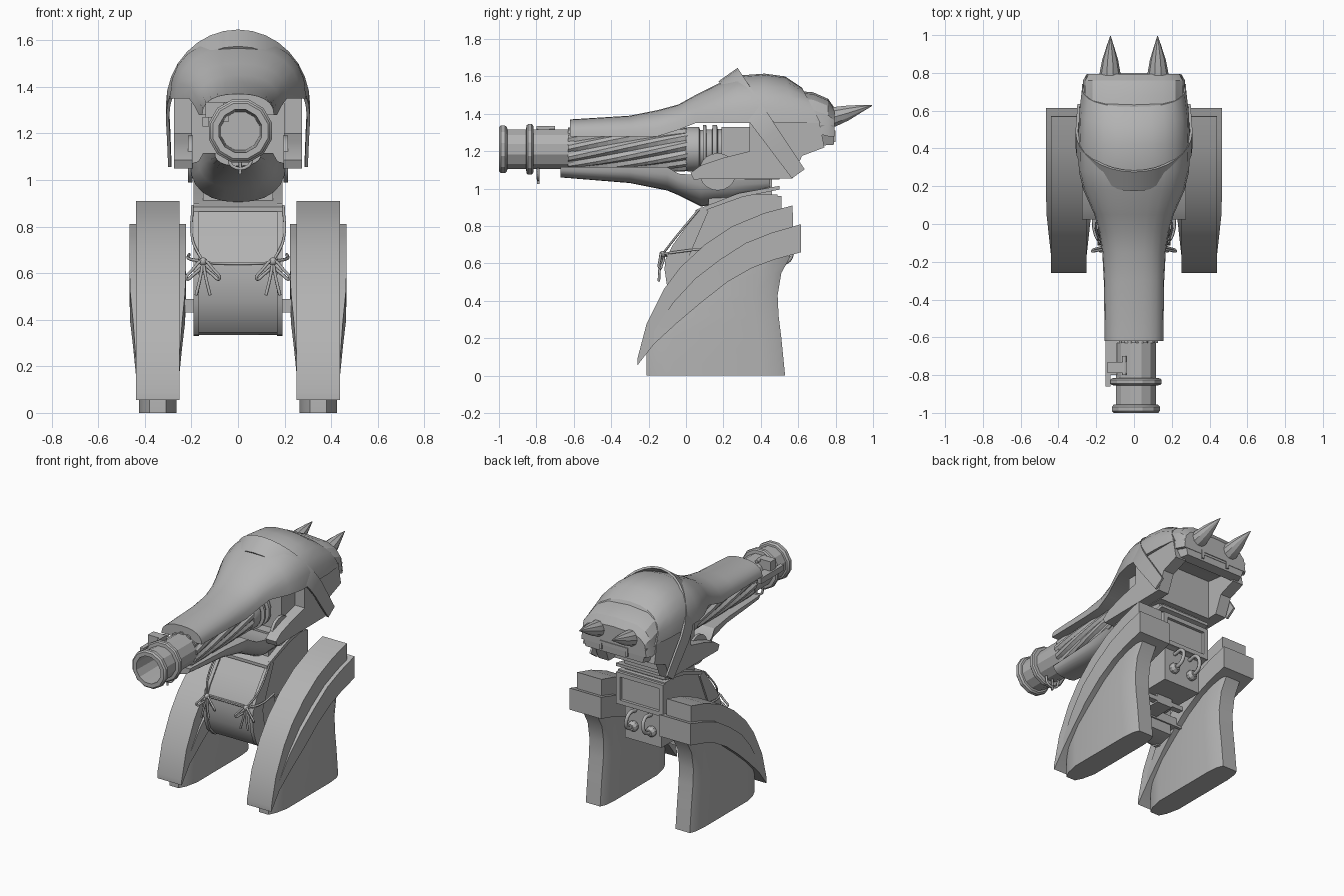
import bpy, bmesh, math
from mathutils import Vector

if "Cube" in bpy.data.objects:
    bpy.data.objects.remove(bpy.data.objects["Cube"])

grey = bpy.data.materials.new("plain_grey")
grey.diffuse_color = (0.45, 0.45, 0.45, 1)
grey.use_nodes = True
grey.node_tree.nodes["Principled BSDF"].inputs["Base Color"].default_value = grey.diffuse_color


def add_mesh(name, bm):
    bmesh.ops.recalc_face_normals(bm, faces=bm.faces)
    me = bpy.data.meshes.new(name)
    bm.to_mesh(me)
    bm.free()
    me.materials.append(grey)
    ob = bpy.data.objects.new(name, me)
    bpy.context.collection.objects.link(ob)
    return ob


def loft(name, rings):
    """Skin closed rings of equal length and cap both ends."""
    bm = bmesh.new()
    vs = [[bm.verts.new(p) for p in r] for r in rings]
    n = len(vs[0])
    for a, b in zip(vs, vs[1:]):
        for i in range(n):
            j = (i + 1) % n
            bm.faces.new((a[i], a[j], b[j], b[i]))
    bm.faces.new(vs[0])
    bm.faces.new(vs[-1])
    return add_mesh(name, bm)


def extrude(name, profile, x0, x1):
    """Push a (y, z) side profile from x0 to x1."""
    return loft(name, [[(x, y, z) for y, z in profile] for x in (x0, x1)])


def box(name, x0, x1, y0, y1, z0, z1):
    return extrude(name, [(y0, z0), (y1, z0), (y1, z1), (y0, z1)], x0, x1)


def lathe(name, profile, n=12, cx=0.01, cz=1.21):
    """Turn (radius, y) points about the barrel axis."""
    return loft(name, [[(cx + r * math.cos(2 * math.pi * (i + .5) / n), y,
                         cz + r * math.sin(2 * math.pi * (i + .5) / n))
                        for i in range(n)] for r, y in profile])


def arch(y, hw, z0, z1, lean=0, n=12, p=0.85):
    """Half-round section from z0 (flat side) to z1 (crown)."""
    pts = []
    for i in range(n + 1):
        a = math.pi * i / n
        c, s = math.cos(a), max(0, math.sin(a))
        k = s ** p
        pts.append((hw * math.copysign(abs(c) ** p, c), y + lean * (1 - k), z0 + (z1 - z0) * k))
    return pts


def cord(name, pts, r=0.008, cyclic=False):
    cu = bpy.data.curves.new(name, 'CURVE')
    cu.dimensions = '3D'
    cu.bevel_depth, cu.bevel_resolution, cu.resolution_u = r, 1, 4
    cu.use_fill_caps = True
    sp = cu.splines.new('BEZIER')
    sp.bezier_points.add(len(pts) - 1)
    for b, p in zip(sp.bezier_points, pts):
        b.co = p
        b.handle_left_type = b.handle_right_type = 'AUTO'
    sp.use_cyclic_u = cyclic
    cu.materials.append(grey)
    ob = bpy.data.objects.new(name, cu)
    bpy.context.collection.objects.link(ob)


# --- legs and their arched fenders
crest = [(-.26, .09), (-.21, .28), (-.12, .46), (-.03, .58), (.1, .7), (.25, .8), (.42, .87), (.57, .91)]
under = [(-.26, .055), (-.17, .17), (-.05, .28), (.08, .39), (.22, .5), (.35, .575), (.47, .62), (.575, .65)]
wing_top = [(-.25, .085), (-.17, .24), (-.07, .39), (.05, .52), (.18, .62), (.32, .71), (.46, .765), (.615, .81)]
wing_low = under[:-1] + [(.615, .66)]
wing_hw = [.08, .094, .105, .118, .121, .121, .121, .121]
leg_levels = [(0, -.21, .53), (.2, -.21, .51), (.32, -.17, .495), (.43, -.1, .49), (.55, .0, .51), (.64, .12, .56)]


def strip(top, low, cx, hws):
    return [[(cx - w, *t), (cx + w, *t), (cx + w, *b), (cx - w, *b)] for t, b, w in zip(top, low, hws)]


for s in (-1, 1):
    cx = .345 * s
    loft("fender_crest", strip(crest, under, cx, [.094] * 8))
    loft("fender_wing", strip(wing_top, wing_low, cx, wing_hw))
    rings = []
    for z, f, r in leg_levels:
        half = [(.035, f), (.06, f + .05), (.08, f + .14), (.08, r - .12), (.072, r - .04), (.055, r)]
        rings.append([(cx + x, y, z) for x, y in half] + [(cx - x, y, z) for x, y in reversed(half)])
    loft("leg", rings)

# --- body: chest, belly plate, rear boxes and hip axle
extrude("chest", [(.08, .88), (.0, .78), (-.06, .7), (-.09, .635), (.1, .6), (.42, .72), (.49, .74),
                  (.49, .97), (.3, .97)], -.18, .18)
extrude("belly_plate", [(-.1, .645), (-.105, .58), (-.09, .48), (-.06, .4), (-.01, .345), (.05, .335),
                        (.14, .36), (.14, .64)], -.185, .185)
extrude("collar_plate", [(.05, .865), (.3, .955), (.5, .995), (.5, 1.015), (.28, .975), (.05, .885)], -.19, .19)
box("rear_box", -.14, .14, .1, .47, .5, .73)
box("hip_axle", -.29, .29, .07, .15, .43, .49)
box("rear_step", -.06, .06, .14, .3, .44, .51)
box("rear_step_bar", -.15, .15, .26, .3, .45, .48)
box("neck", -.15, .15, .12, .46, .9, 1.08)
# framed rear panel
for s in (-1, 1):
    box("panel_side_frame", .15 * s, .18 * s, .48, .51, .74, .96)
    extrude("body_strap", [(.08, .9), (-.0, .795), (-.07, .7), (-.11, .62), (-.115, .57), (-.1, .47),
                           (-.07, .39), (-.01, .335), (.03, .33), (.03, .42), (.0, .6), (.12, .88)],
            .168 * s, .192 * s)
for z in (.74, .93):
    box("panel_frame", -.18, .18, .48, .51, z, z + .03)

# --- cords with bows, and rear hoses
cord("waist_cord", [(-.15, -.115, .645), (0, -.105, .64), (.15, -.115, .645)], .006)
for s in (-1, 1):
    k = (.15 * s, -.125, .65)
    cord("side_cord", [k, (.205 * s, -.06, .66), (.21 * s, .1, .68)], .007)
    cord("shoulder_cord", [k, (.195 * s, -.055, .74), (.195 * s, .07, .89)], .006)
    for dx in (-1, 1):
        cord("bow_loop", [k, (k[0] + .045 * dx, -.14, .615), (k[0] + .07 * dx, -.14, .575),
                          (k[0] + .045 * dx, -.13, .59)], .007, True)
        cord("bow_tail", [k, (k[0] + .012 * dx, -.14, .58), (k[0] + .03 * dx, -.145, .505)], .007)
    bm = bmesh.new()
    bmesh.ops.create_icosphere(bm, subdivisions=2, radius=.018)
    bmesh.ops.translate(bm, verts=bm.verts, vec=k)
    add_mesh("bow_knot", bm)
    cord("rear_hose", [(.06 * s, .47, .71), (.06 * s, .54, .71), (.065 * s, .565, .66),
                       (.07 * s, .54, .61), (.07 * s, .46, .6)], .013)
    lathe("hose_socket", [(.035, .46), (.035, .49), (.022, .51)], 10, .07 * s, .6)

# --- barrel: muzzle, twisted fluted section, breech rings
lathe("muzzle", [(.085, -.72), (.095, -1), (.122, -1), (.132, -.99), (.132, -.968), (.122, -.957),
                 (.11, -.955), (.11, -.855), (.132, -.853), (.14, -.845), (.14, -.825), (.132, -.817),
                 (.11, -.815), (.11, -.6)])
flutes = []
for k in range(13):
    y, tw = -.63 + .64 * k / 12, 1.2 * k / 12
    flutes.append([(.01 + r * math.cos(a), y, 1.21 + r * math.sin(a)) for i in range(36)
                   for r, a in [((.118, .118, .104)[i % 3], 2 * math.pi * i / 36 + tw)]])
loft("fluted_barrel", flutes)
lathe("breech", [(.115, 0), (.12, .01), (.12, .07), (.105, .075), (.105, .09), (.132, .092), (.132, .108),
                 (.108, .11), (.108, .14), (.132, .142), (.132, .165), (.11, .17), (.11, .3)], 20)
# small clamp on the muzzle
box("clamp_bar", -.152, -.125, -.86, -.61, 1.23, 1.27)
box("clamp_arm", -.14, -.04, -.79, -.73, 1.25, 1.335)
box("clamp_foot", -.13, -.09, -.8, -.62, 1.24, 1.27)
cord("clamp_pin", [(-.052, -.8, 1.325), (-.052, -.7, 1.325)], .012)
cord("lower_pin", [(.01, -.79, 1.12), (.01, -.79, 1.025)], .007)
cord("lower_hook", [(-.04, -.79, 1.11), (-.025, -.79, 1.06), (.045, -.79, 1.06), (.06, -.79, 1.11)], .008)

# --- domed top cover
loft("top_cover", [arch(*a) for a in [
    (-.62, .155, 1.28, 1.37), (-.3, .16, 1.28, 1.39), (-.15, .168, 1.28, 1.42), (-.04, .185, 1.315, 1.45),
    (.05, .21, 1.35, 1.5), (.18, .268, 1.35, 1.565), (.28, .292, 1.35, 1.605), (.42, .295, 1.35, 1.615),
    (.53, .29, 1.35, 1.6, .06), (.62, .275, 1.35, 1.54, .1)]])

# --- lower jaw guard
loft("lower_guard", [arch(*a) for a in [
    (-.67, .1, 1.115, 1.06), (-.3, .12, 1.115, 1.03), (-.1, .15, 1.115, .99), (-.04, .17, 1.08, .965),
    (.08, .205, 1.07, .905), (.25, .205, 1.06, .92), (.45, .17, 1.06, .97)]])

# --- head core, cheeks and back of the head
box("head_core", -.2, .2, .19, .5, 1.05, 1.33)
for s in (-1, 1):
    extrude("cheek", [(.04, 1.05), (.025, 1.085), (.08, 1.125), (.2, 1.165), (.34, 1.2), (.34, 1.37),
                      (.71, 1.37), (.74, 1.22), (.62, 1.175), (.57, 1.055)], .195 * s, .275 * s)
    # round neck pivot beside the guard
    bm = bmesh.new()
    bmesh.ops.create_cone(bm, cap_ends=True, segments=20, radius1=.1, radius2=.1, depth=.02)
    for v in bm.verts:
        v.co = Vector((.205 * s + v.co.z, .17 + v.co.x, 1.09 + v.co.y))
    add_mesh("neck_pivot", bm)

loft("head_back", [arch(*a, 0, 8, .6) for a in [
    (.5, .27, 1.32, 1.53), (.68, .272, 1.3, 1.515), (.76, .27, 1.28, 1.48), (.795, .25, 1.28, 1.43)]])
loft("rear_wall", [[(-.27, y0, 1.34), (-.25, y1, 1.34), (.25, y1, 1.34), (.27, y0, 1.34)] if z else
                   [(-.24, y0, 1.23), (-.22, y1, 1.235), (.22, y1, 1.235), (.24, y0, 1.23)]
                   for z, y0, y1 in [(0, .72, .79), (1, .72, .795)]])
for x in (-.1, .1):
    box("rear_slot_side", x - .01, x + .01, .785, .8, 1.25, 1.3)
box("rear_slot_lip", -.11, .11, .785, .8, 1.295, 1.31)

# --- swept horns
for s in (-1, 1):
    rings = []
    for y, z, r in [(.73, 1.375, .06), (.8, 1.385, .055), (.87, 1.405, .042), (.94, 1.428, .02), (.995, 1.444, .002)]:
        rings.append([(s * (.125 + .01 * (.995 - y)) + r * math.cos(a), y, z + r * math.sin(a))
                      for a in [2 * math.pi * i / 10 for i in range(10)]])
    loft("horn", rings)

# --- slanted band over the head
down = Vector((0, .375, -.53)).normalized()
wide = Vector((0, .53, .375)).normalized()
top = Vector((0, .225, 1.61))
path = [(.30, .65), (.305, .5)]
path += [(.31 * math.cos(math.pi * i / 16), .39 - .39 * math.sin(math.pi * i / 16)) for i in range(17)]
path += [(-.305, .5), (-.30, .65)]
rings = []
for x, d in path:
    w = .062 - .02 * d / .65
    inner = Vector((x * .955, 0, 0)) + top + down * (d + .014 * max(0, 1 - d / .39))
    outer = Vector((x, 0, 0)) + top + down * d
    rings.append([outer - wide * w, outer + wide * w, inner + wide * w, inner - wide * w])
loft("head_band", rings)

# smooth shading with crisp edges
bpy.ops.object.select_all(action='DESELECT')
for ob in bpy.context.scene.objects:
    if ob.type == 'MESH' and ob.name.split('.')[0] != "fluted_barrel":
        ob.select_set(True)
        bpy.context.view_layer.objects.active = ob
bpy.ops.object.shade_smooth_by_angle(angle=math.radians(28))
